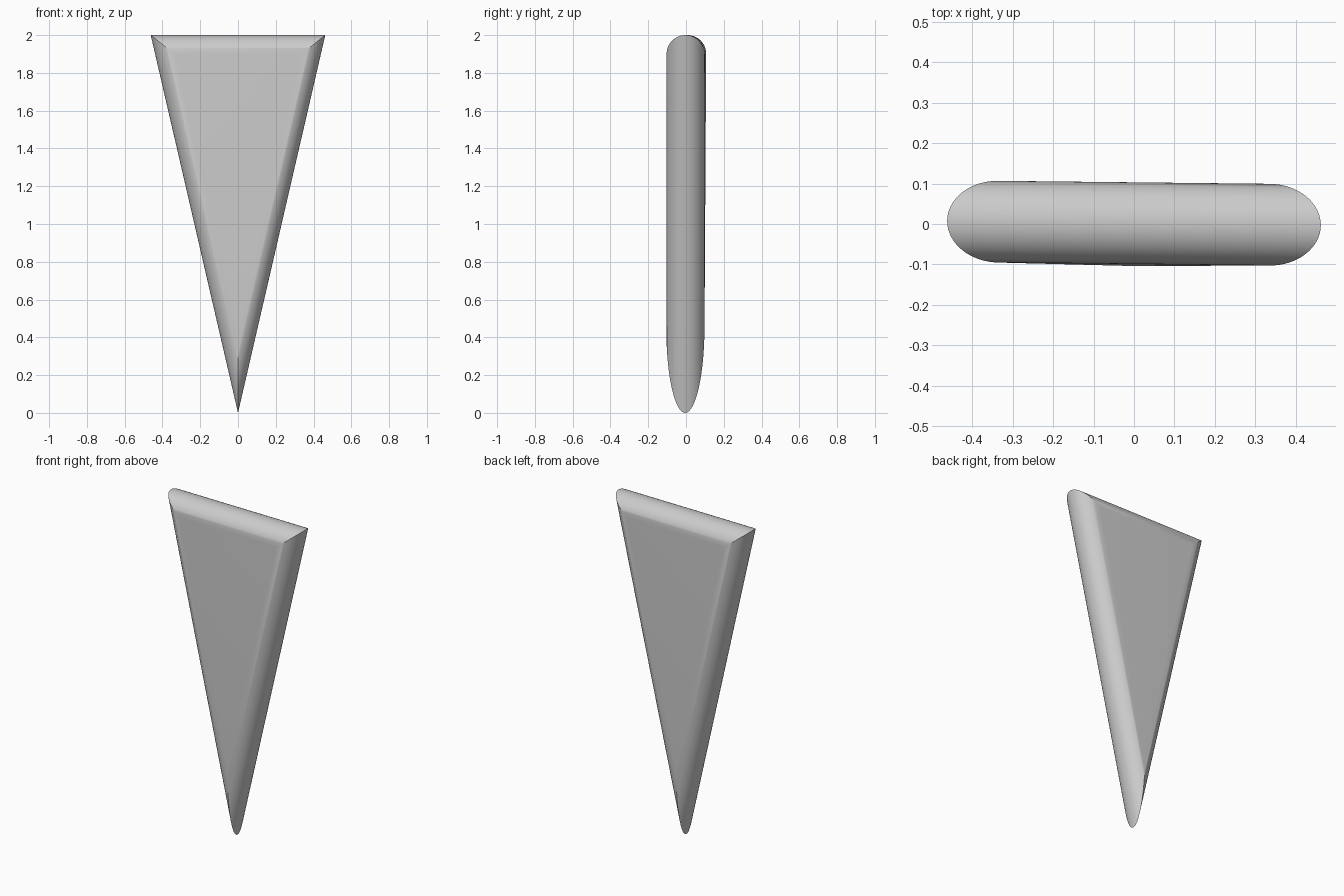
import bpy, bmesh, math

if "Cube" in bpy.data.objects:
    bpy.data.objects.remove(bpy.data.objects["Cube"])

HALF_W, HEIGHT, R, STEPS = 0.462, 2.0, 0.101, 32
half_angle = math.atan2(HALF_W, HEIGHT)


def inset_triangle(d):
    """Wedge outline with all three edges moved inward by d."""
    top = HEIGHT - d
    tip = d / math.sin(half_angle)
    w = (top - tip) * math.tan(half_angle)
    return [(0, tip), (w, top), (-w, top)]


def lean(x, y, z):
    """The wedge is turned and tilted very slightly."""
    return (x, y - 0.011 * x + 0.0035 * z - 0.0046, z)


# Stacked triangles follow a half-round edge with mitred corners
bm = bmesh.new()
rings = []
for i in range(STEPS + 1):
    a = -math.pi / 2 + math.pi * i / STEPS
    outline = inset_triangle(R * (1 - math.cos(a)))
    rings.append([bm.verts.new(lean(x, R * math.sin(a), z)) for x, z in outline])
for a, b in zip(rings, rings[1:]):
    for k in range(3):
        n = (k + 1) % 3
        bm.faces.new((a[k], a[n], b[n], b[k]))

# Flat front and back
bm.faces.new(rings[0])
bm.faces.new(rings[-1])
bmesh.ops.recalc_face_normals(bm, faces=bm.faces[:])

mesh = bpy.data.meshes.new("rounded_wedge")
bm.to_mesh(mesh)
bm.free()
wedge = bpy.data.objects.new("rounded_wedge", mesh)
bpy.context.collection.objects.link(wedge)
bpy.context.view_layer.objects.active = wedge
wedge.select_set(True)
bpy.ops.object.shade_smooth_by_angle(angle=math.radians(30))
